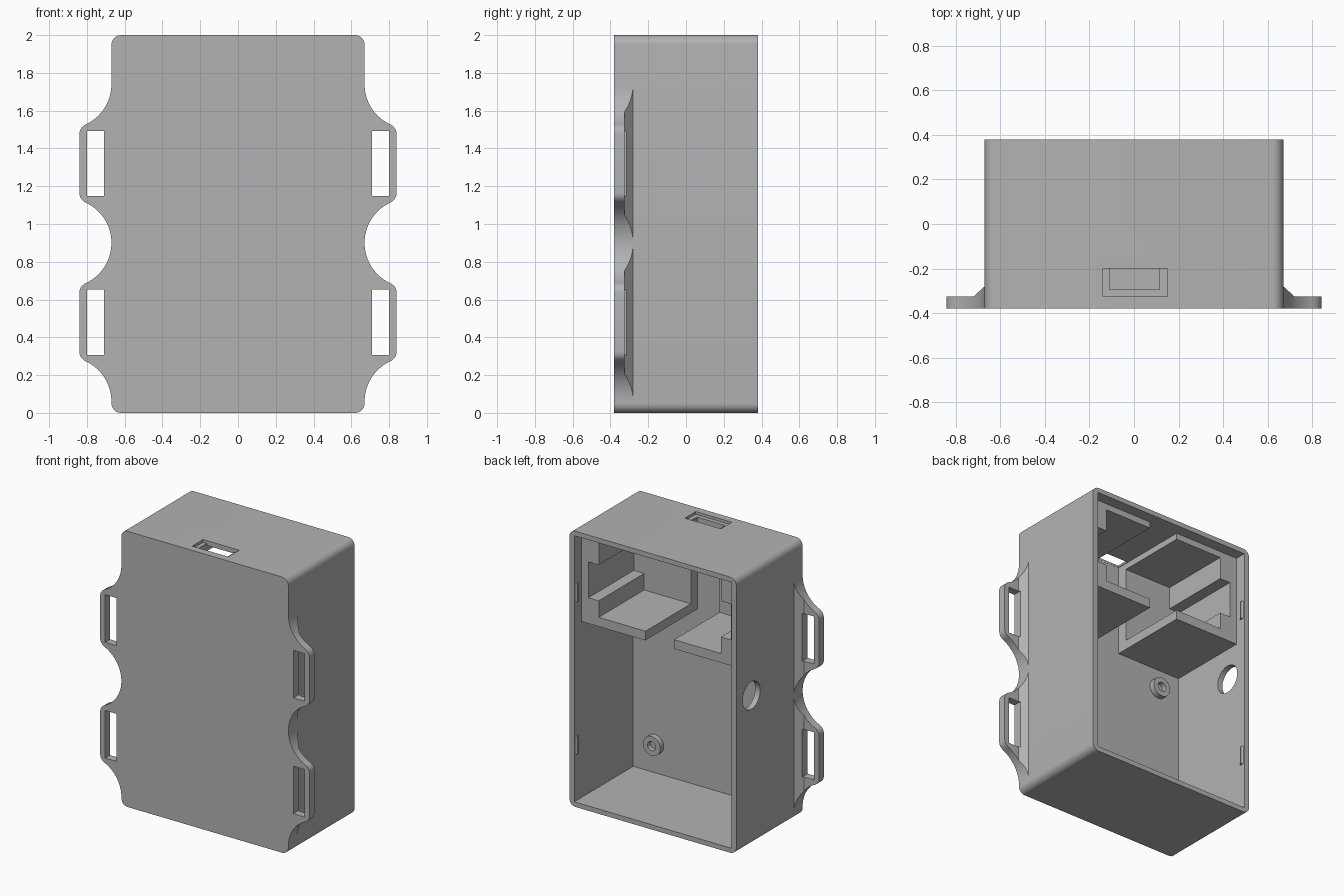
import bpy, bmesh
from math import sin, cos, radians, pi

if "Cube" in bpy.data.objects:
    bpy.data.objects.remove(bpy.data.objects["Cube"])

grey = bpy.data.materials.new("plain grey plastic")
grey.use_nodes = True
GREY = (0.45, 0.45, 0.45, 1)
grey.diffuse_color = GREY
grey.node_tree.nodes["Principled BSDF"].inputs["Base Color"].default_value = GREY


def prism(name, pts, lo, hi, axis="y"):
    """Extrude a flat outline along an axis; outline holds the other two coordinates."""
    place = {"x": lambda a, b, t: (t, a, b),
             "y": lambda a, b, t: (a, t, b),
             "z": lambda a, b, t: (a, b, t)}[axis]
    bm = bmesh.new()
    ends = [[bm.verts.new(place(a, b, t)) for a, b in pts] for t in (lo, hi)]
    n = len(pts)
    bm.faces.new(ends[0])
    bm.faces.new(ends[1][::-1])
    for i in range(n):
        j = (i + 1) % n
        bm.faces.new((ends[0][i], ends[0][j], ends[1][j], ends[1][i]))
    bmesh.ops.recalc_face_normals(bm, faces=bm.faces)
    mesh = bpy.data.meshes.new(name)
    bm.to_mesh(mesh)
    bm.free()
    mesh.materials.append(grey)
    ob = bpy.data.objects.new(name, mesh)
    bpy.context.collection.objects.link(ob)
    return ob


def box(name, x, y, z):
    return prism(name, [(x[0], z[0]), (x[1], z[0]), (x[1], z[1]), (x[0], z[1])], *y)


def circle(cx, cy, r, n=40):
    return [(cx + r * cos(2 * pi * i / n), cy + r * sin(2 * pi * i / n)) for i in range(n)]


def boolean(ob, tool, operation="DIFFERENCE"):
    """Apply a boolean and remove its helper."""
    mod = ob.modifiers.new("cut", "BOOLEAN")
    mod.operation, mod.object, mod.solver = operation, tool, "EXACT"
    bpy.context.view_layer.update()
    deps = bpy.context.evaluated_depsgraph_get()
    mesh = bpy.data.meshes.new_from_object(ob.evaluated_get(deps))
    ob.modifiers.clear()
    ob.data = mesh
    bpy.data.objects.remove(tool)


def smooth(ob):
    bpy.ops.object.select_all(action="DESELECT")
    ob.select_set(True)
    bpy.context.view_layer.objects.active = ob
    bpy.ops.object.shade_smooth_by_angle(angle=radians(30))


W, D, H, R = 0.67, 0.38, 2.0, 0.05      # half width, half depth, height, corner radius
INNER, FLOOR, WALL = 0.63, -0.295, 0.035

# Case shell: rounded outline, open at the back
outline = []
for cx, cz, start in ((W - R, H - R, 0), (R - W, H - R, 90), (R - W, R, 180), (W - R, R, 270)):
    for k in range(9):
        a = radians(start + k * 90 / 8)
        outline.append((cx + R * cos(a), cz + R * sin(a)))
case = prism("case", outline, -D, D)
boolean(case, box("cavity", (-INNER, INNER), (FLOOR, 0.5), (WALL, H - WALL)))
# Recessed port in the top and round hole in the right wall
boolean(case, box("port_recess", (-0.14, 0.15), (-0.325, -0.2), (H - 0.02, 2.1)))
boolean(case, box("port_slot", (-0.11, 0.12), (-0.294, -0.2), (1.9, 2.1)))
boolean(case, prism("cable_hole", circle(0.207, 1.088, 0.1), -0.8, -0.5, "x"))
smooth(case)

# Strap tab outline: concave arcs running into rounded outer corners
half = []
for k in range(17):
    a = radians(61 * k / 16)
    half.append((0.905 - 0.235 * cos(a), -0.42 + 0.235 * sin(a)))
p0, p1, p2 = half[-1], (0.84, -0.195), (0.84, -0.155)
for k in range(1, 9):
    t = k / 8
    half.append(tuple((1 - t) ** 2 * a + 2 * t * (1 - t) * b + t * t * c
                      for a, b, c in zip(p0, p1, p2)))
tab_outline = [(0.66, -0.42)] + half + [(x, -z) for x, z in half[::-1]] + [(0.66, 0.42)]
# Tab thickness with a sloped web against the wall
tab_section = [(0.64, -0.5), (0.9, -0.5), (0.9, -0.325), (0.72, -0.325), (0.67, -0.28), (0.64, -0.28)]

for side, s in (("left", 1), ("right", -1)):
    for level, cz in (("lower", 0.48), ("upper", 1.32)):
        tab = prism(f"{side}_{level}_strap_tab", [(s * x, z + cz) for x, z in tab_outline], -D, -0.2)
        section = prism("tab_section", [(s * x, y) for x, y in tab_section], cz - 0.5, cz + 0.5, "z")
        boolean(tab, section, "INTERSECT")
        xs = sorted((s * 0.71, s * 0.80))
        boolean(tab, box("strap_slot", xs, (-0.5, -0.1), (cz - 0.173, cz + 0.172)))
        smooth(tab)

    # Inner bracket: stepped channel with a plate behind it
    channel = [(0.115, 1.313), (0.64, 1.313), (0.64, 1.975), (0.115, 1.975), (0.115, 1.92),
               (0.49, 1.92), (0.49, 1.76), (0.573, 1.76), (0.573, 1.5), (0.49, 1.5),
               (0.49, 1.38), (0.115, 1.38)]
    bracket = prism(f"{side}_bracket", [(s * x, z) for x, z in channel], -0.305, 0.3)
    plate = box("bracket_plate", sorted((s * 0.115, s * 0.64)), (-0.305, -0.22), (1.313, 1.975))
    boolean(bracket, plate, "UNION")

    # Screw bosses and lid snap ridges
    for level, bz, rz in (("lower", 0.243, 0.44), ("upper", 1.17, 1.545)):
        boss = prism(f"{side}_{level}_screw_boss", circle(s * 0.455, bz, 0.07), -0.305, -0.255)
        boolean(boss, prism("screw_hole", circle(s * 0.455, bz, 0.033, 24), -0.29, -0.2))
        smooth(boss)
        ridge = [(s * 0.64, 0.335), (s * 0.63, 0.335), (s * 0.617, 0.35),
                 (s * 0.617, 0.36), (s * 0.63, 0.372), (s * 0.64, 0.372)]
        prism(f"{side}_{level}_snap_ridge", ridge, rz - 0.065, rz + 0.065, "z")
